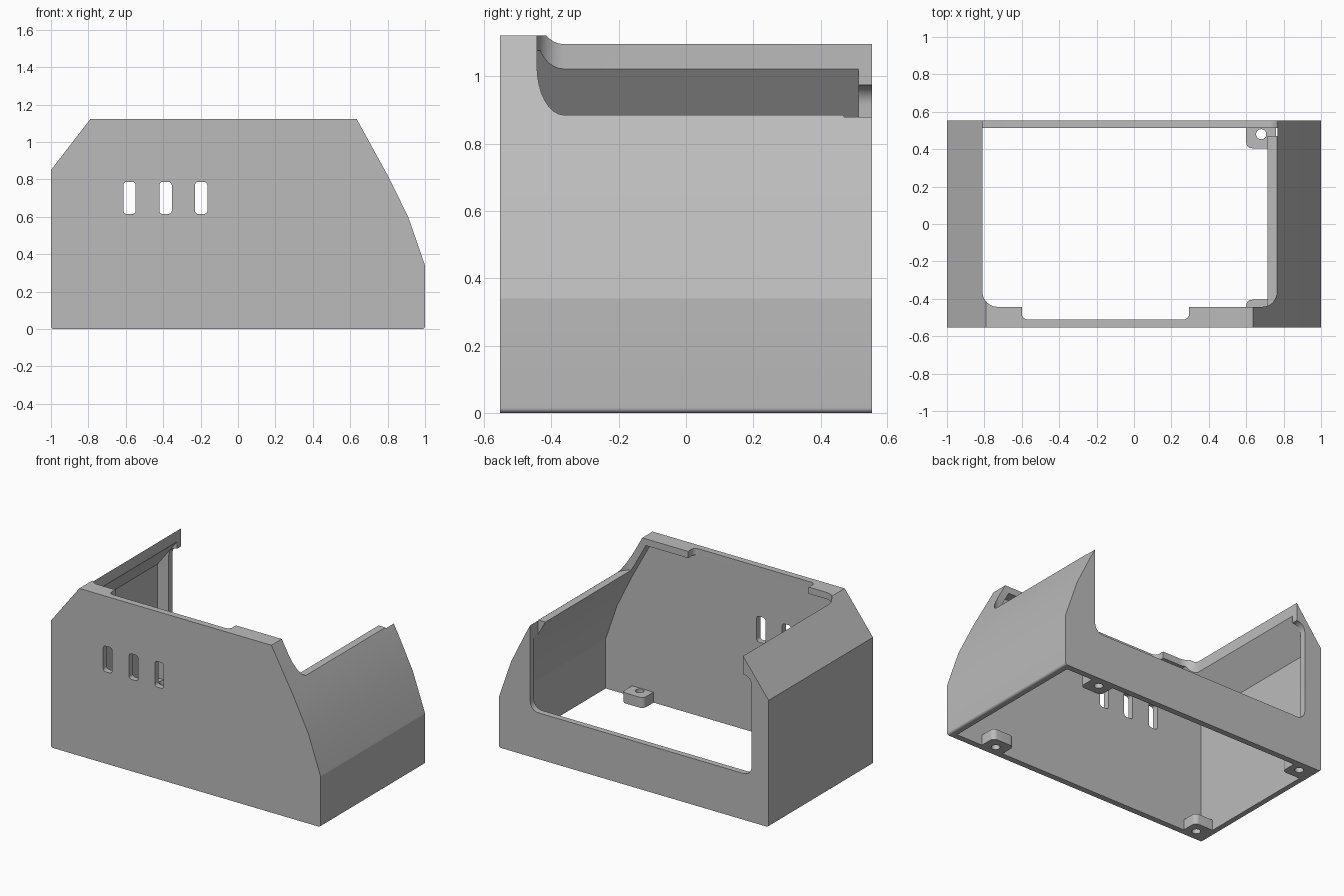
import bpy, bmesh, math
from mathutils import Vector

cube = bpy.data.objects.get("Cube")
if cube:
    bpy.data.objects.remove(cube, do_unlink=True)

HALF = 0.553   # half depth
WALL = 0.045   # side and roof thickness
SKIN = 0.04    # front and back thickness

grey = bpy.data.materials.new("plain_grey")
grey.use_nodes = True
colour = (0.5, 0.5, 0.5, 1)
grey.diffuse_color = colour
grey.node_tree.nodes["Principled BSDF"].inputs["Base Color"].default_value = colour


def rounded(corners, steps=8):
    """Polygon from (u, v, radius) corners, filleting where the radius is above zero."""
    out = []
    for i, (u, v, r) in enumerate(corners):
        p = Vector((u, v))
        if r == 0:
            out.append(p)
            continue
        a = (Vector(corners[i - 1][:2]) - p).normalized()
        b = (Vector(corners[(i + 1) % len(corners)][:2]) - p).normalized()
        half = a.angle(b) / 2
        centre = p + (a + b).normalized() * r / math.sin(half)
        start = p + a * r / math.tan(half) - centre
        sweep = start.angle_signed(p + b * r / math.tan(half) - centre)
        for k in range(steps + 1):
            t = -sweep * k / steps
            out.append(centre + Vector((start.x * math.cos(t) - start.y * math.sin(t),
                                        start.x * math.sin(t) + start.y * math.cos(t))))
    return out


def box_outline(u0, u1, v0, v1, r):
    return rounded([(u0, v0, r), (u1, v0, r), (u1, v1, r), (u0, v1, r)])


def prism(name, outline, axis, lo, hi):
    """Extrude an outline along y (outline in x, z) or z (outline in x, y)."""
    bm = bmesh.new()
    def place(p, d):
        return (p[0], d, p[1]) if axis == "y" else (p[0], p[1], d)
    face = bm.faces.new([bm.verts.new(place(p, lo)) for p in outline])
    ext = bmesh.ops.extrude_face_region(bm, geom=[face])
    verts = [g for g in ext["geom"] if isinstance(g, bmesh.types.BMVert)]
    shift = (0, hi - lo, 0) if axis == "y" else (0, 0, hi - lo)
    bmesh.ops.translate(bm, verts=verts, vec=shift)
    bmesh.ops.recalc_face_normals(bm, faces=bm.faces)
    mesh = bpy.data.meshes.new(name)
    bm.to_mesh(mesh)
    bm.free()
    mesh.materials.append(grey)
    ob = bpy.data.objects.new(name, mesh)
    bpy.context.collection.objects.link(ob)
    return ob


def combine(target, tool, operation="DIFFERENCE"):
    """Apply a boolean and remove the tool."""
    mod = target.modifiers.new("cut", "BOOLEAN")
    mod.object, mod.operation, mod.solver = tool, operation, "EXACT"
    bpy.context.view_layer.objects.active = target
    bpy.ops.object.modifier_apply(modifier=mod.name)
    bpy.data.objects.remove(tool, do_unlink=True)


def inset(path, d):
    """Offset an open clockwise path inward."""
    pts = [Vector(p) for p in path]
    dirs = [(b - a).normalized() for a, b in zip(pts, pts[1:])]
    norms = [Vector((t.y, -t.x)) for t in dirs]
    out = [pts[0] + norms[0] * d]
    for p, m, n in zip(pts[1:-1], norms, norms[1:]):
        out.append(p + (m + n) * d / (1 + m.dot(n)))
    return out + [pts[-1] + norms[-1] * d]


# Outer body and hollow interior, open below
sides = [(-1, 0.85), (-0.79, 1.122), (0.635, 1.122), (0.8, 0.822), (0.91, 0.6), (1, 0.34)]
outer = rounded([(-1, 0, 0.015)] + [(x, z, 0) for x, z in sides] + [(1, 0, 0.015)])
shell = prism("housing_shell", outer, "y", -HALF, HALF)
cavity = inset([(-1, -0.1)] + sides + [(1, -0.1)], WALL)
combine(shell, prism("cavity", cavity, "y", -HALF + SKIN, HALF - SKIN))

# Mounting tabs in the bottom corners
for x0, x1, hole_x in ((-0.97, -0.82, -0.89), (0.6, 0.76, 0.68)):
    for side in (-1, 1):
        wall, tip = side * (HALF - SKIN / 2), side * 0.405
        outline = rounded([(x0, wall, 0), (x0, tip, 0.03 if x0 > 0 else 0),
                           (x1, tip, 0.03), (x1, wall, 0)])
        combine(shell, prism("tab", outline, "z", 0, 0.07), "UNION")
        r, hy = 0.027, side * 0.48
        hole = box_outline(hole_x - r, hole_x + r, hy - r, hy + r, r * 0.999)
        combine(shell, prism("tab_hole", hole, "z", -0.1, 0.2))

# Large top opening, running out through the back
top = rounded([(-0.81, -0.443, 0.08), (0.765, -0.443, 0.08), (0.765, 0.7, 0), (-0.81, 0.7, 0)])
combine(shell, prism("top_opening", top, "z", 0.885, 1.3))

# Shallow notch in the front roof lip
notch = rounded([(-0.6, -0.51, 0.03), (0.295, -0.51, 0.03), (0.295, -0.3, 0), (-0.6, -0.3, 0)])
combine(shell, prism("lip_notch", notch, "z", 1.0, 1.3))

# Rounded window in the back wall
window = rounded([(-0.873, 0.31, 0.06), (0.768, 0.31, 0.06), (0.768, 0.975, 0), (-0.873, 0.975, 0.06)])
combine(shell, prism("back_window", window, "y", 0.47, 0.7))

# Three vent slots in the front
for x in (-0.58, -0.387, -0.197):
    slot = box_outline(x - 0.033, x + 0.033, 0.615, 0.787, 0.018)
    combine(shell, prism("vent_slot", slot, "y", -0.7, -0.45))

# Smooth fillets, crisp edges
bpy.ops.object.select_all(action="DESELECT")
shell.select_set(True)
bpy.context.view_layer.objects.active = shell
bpy.ops.object.shade_smooth_by_angle(angle=math.radians(16))
